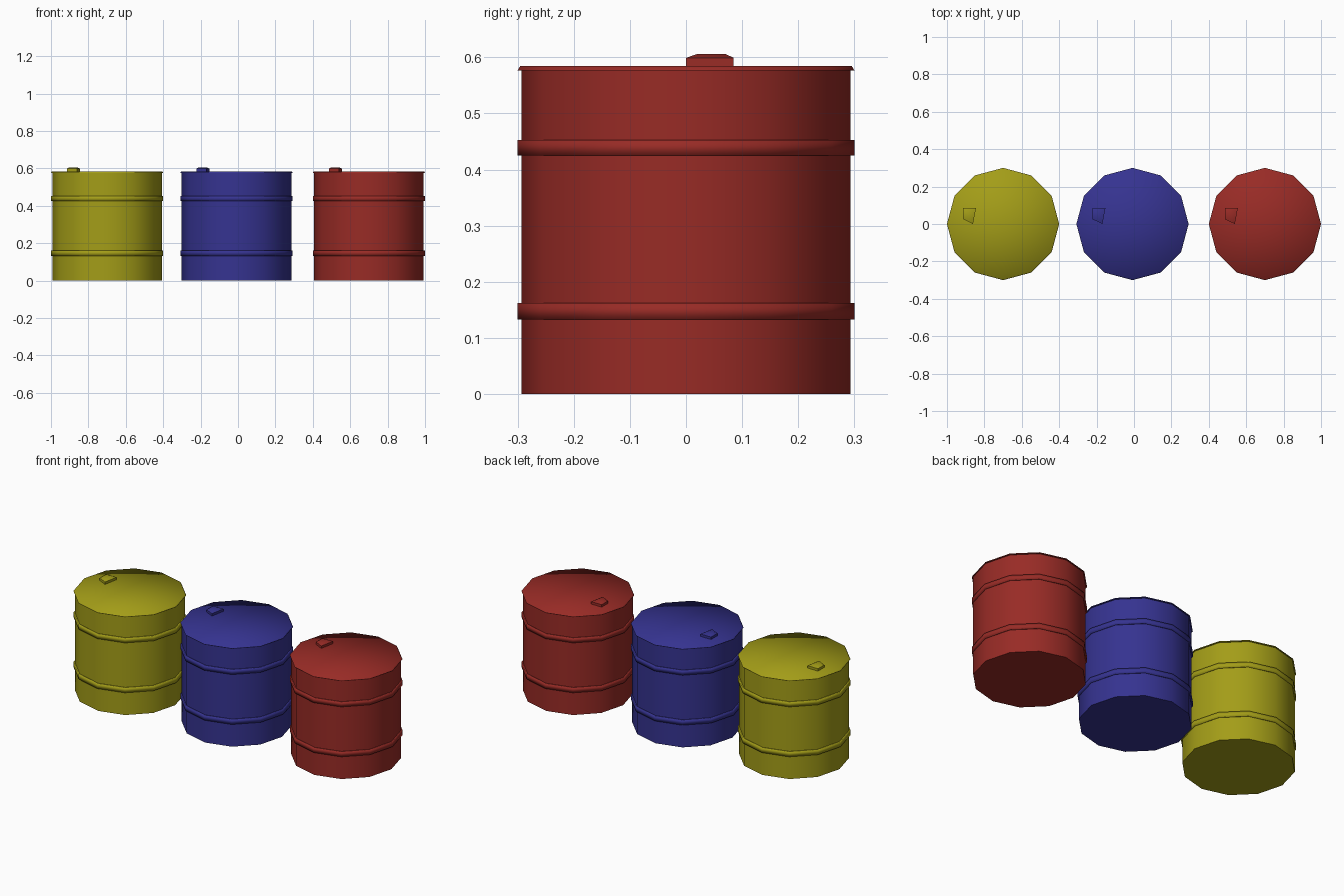
import bpy, bmesh, math

if "Cube" in bpy.data.objects:
    bpy.data.objects.remove(bpy.data.objects["Cube"])

SIDES = 12
R = 0.293      # drum wall radius
R_OUT = 0.30   # hoop and rim radius


def material(name, rgb):
    m = bpy.data.materials.new(name)
    m.diffuse_color = (*rgb, 1)
    m.use_nodes = True
    m.node_tree.nodes["Principled BSDF"].inputs["Base Color"].default_value = m.diffuse_color
    return m


def circle(r, z):
    return [(r * math.cos(2 * math.pi * i / SIDES), r * math.sin(2 * math.pi * i / SIDES), z)
            for i in range(SIDES)]


def loft(name, rings, x, mat, closed=False, angle=60):
    """Skin a stack of point rings; fan-cap the ends, or join last to first."""
    bm = bmesh.new()
    loops = [[bm.verts.new(p) for p in ring] for ring in rings]
    pairs = list(zip(loops, loops[1:]))
    if closed:
        pairs.append((loops[-1], loops[0]))
    else:
        caps = [bm.faces.new(loops[0]), bm.faces.new(loops[-1])]
        bmesh.ops.poke(bm, faces=caps)
    for a, b in pairs:
        n = len(a)
        for i in range(n):
            j = (i + 1) % n
            bm.faces.new((a[i], a[j], b[j], b[i]))
    bmesh.ops.recalc_face_normals(bm, faces=bm.faces[:])
    mesh = bpy.data.meshes.new(name)
    bm.to_mesh(mesh)
    bm.free()
    mesh.materials.append(mat)
    ob = bpy.data.objects.new(name, mesh)
    ob.location.x = x
    bpy.context.collection.objects.link(ob)
    bpy.ops.object.select_all(action='DESELECT')
    ob.select_set(True)
    bpy.context.view_layer.objects.active = ob
    bpy.ops.object.shade_smooth_by_angle(angle=math.radians(angle))
    return ob


# Bung outline, relative to the drum axis
BUNG = [(-0.214, 0.085), (-0.145, 0.085), (-0.161, 0.0), (-0.214, 0.026)]


def bung_ring(scale, z):
    cx = sum(p[0] for p in BUNG) / 4
    cy = sum(p[1] for p in BUNG) / 4
    return [(cx + (x - cx) * scale, cy + (y - cy) * scale, z) for x, y in BUNG]


def drum(label, x, rgb):
    mat = material(label + "_paint", rgb)
    # straight wall
    loft(label + "_drum_body", [circle(R, 0), circle(R, 0.579)], x, mat)
    # lid with a chamfered rim
    loft(label + "_lid", [circle(R - 0.004, 0.577), circle(R_OUT, 0.577), circle(R_OUT - 0.005, 0.585)],
         x, mat, angle=80)
    # hoops
    for part, z0, z1 in (("lower", 0.133, 0.162), ("upper", 0.425, 0.453)):
        loft(f"{label}_{part}_hoop",
             [circle(R - 0.004, z0), circle(R_OUT, z0), circle(R_OUT, z1), circle(R - 0.004, z1)],
             x, mat, closed=True, angle=120)
    # filler bung on the lid
    loft(label + "_bung",
         [bung_ring(1, 0.583), bung_ring(1, 0.599), bung_ring(0.6, 0.606)], x, mat)


drum("yellow", -0.70, (0.367, 0.337, 0.009))
drum("blue", -0.008, (0.036, 0.033, 0.28))
drum("red", 0.70, (0.314, 0.024, 0.019))
